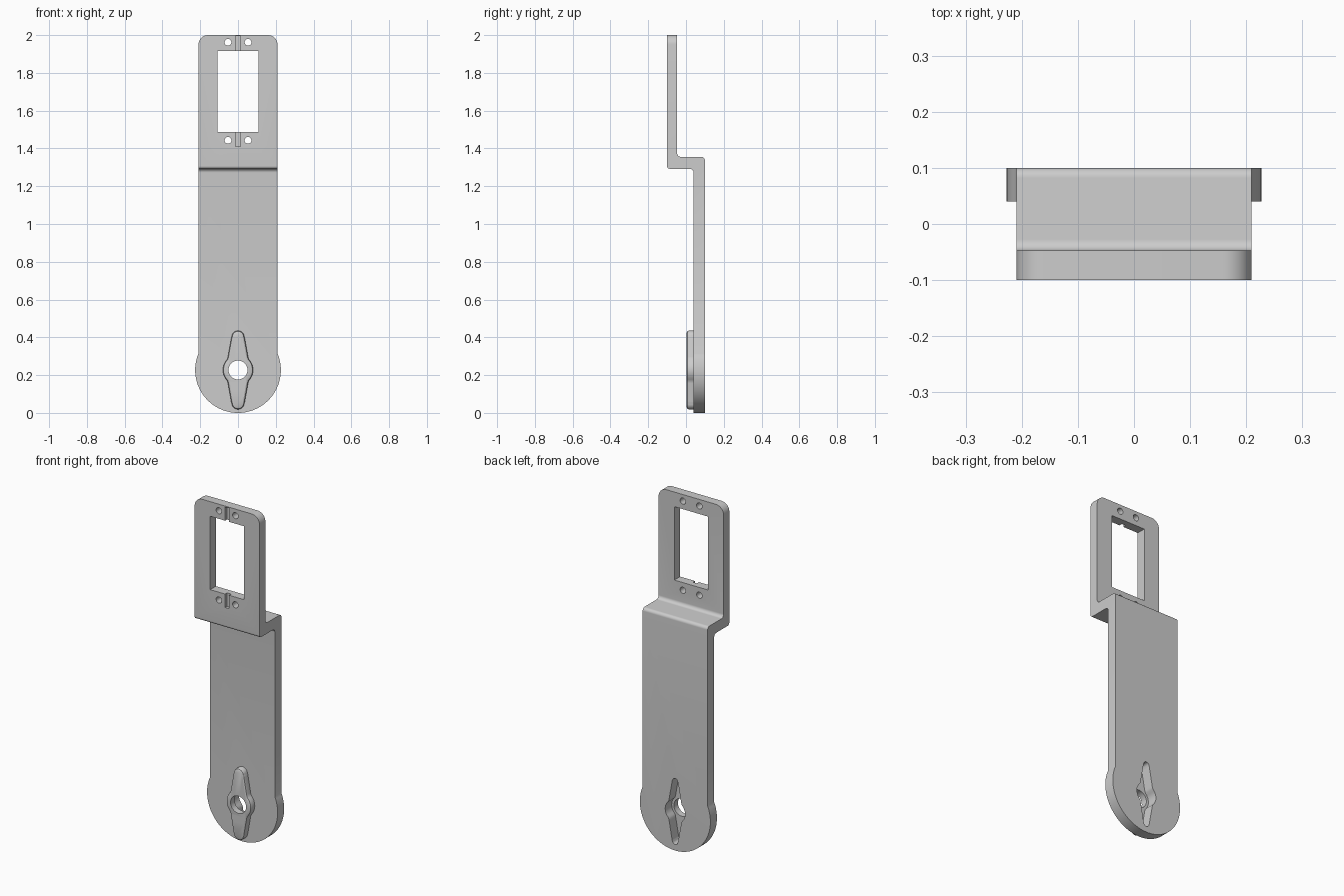
import bpy, bmesh
from math import sin, cos, pi, sqrt, asin, tan, radians
from mathutils import Vector

cube = bpy.data.objects.get("Cube")
if cube:
    bpy.data.objects.remove(cube, do_unlink=True)

grey = bpy.data.materials.new("plain_grey")
grey.use_nodes = True
colour = (0.604, 0.604, 0.604, 1)
grey.diffuse_color = colour
grey.node_tree.nodes["Principled BSDF"].inputs["Base Color"].default_value = colour

HUB_Z = 0.227      # centre of the round end
HALF_W = 0.209     # half width of the strap


def loft(name, rings, axis):
    """Closed solid through (outline, depth) rings along x or y."""
    bm = bmesh.new()
    loops = []
    for outline, d in rings:
        loops.append([bm.verts.new((d, a, b) if axis == "x" else (a, d, b)) for a, b in outline])
    n = len(loops[0])
    for lo, hi in zip(loops, loops[1:]):
        for i in range(n):
            j = (i + 1) % n
            bm.faces.new((lo[i], lo[j], hi[j], hi[i]))
    bm.faces.new(loops[0][::-1])
    bm.faces.new(loops[-1])
    bm.normal_update()
    if bm.calc_volume(signed=True) < 0:
        bmesh.ops.reverse_faces(bm, faces=bm.faces)
    mesh = bpy.data.meshes.new(name)
    bm.to_mesh(mesh)
    bm.free()
    mesh.materials.append(grey)
    obj = bpy.data.objects.new(name, mesh)
    bpy.context.collection.objects.link(obj)
    return obj


def prism(name, outline, d0, d1, axis="y"):
    return loft(name, [(outline, d0), (outline, d1)], axis)


def rounded(corners, steps=8):
    """Polygon from (a, b, radius) corners with filleted corners."""
    pts = []
    for i, (a, b, r) in enumerate(corners):
        p = Vector((a, b))
        if r == 0:
            pts.append((a, b))
            continue
        u = (Vector(corners[i - 1][:2]) - p).normalized()
        v = (Vector(corners[(i + 1) % len(corners)][:2]) - p).normalized()
        half = u.angle(v) / 2
        centre = p + (u + v).normalized() * (r / sin(half))
        s = (p + u * (r / tan(half)) - centre).normalized()
        e = (p + v * (r / tan(half)) - centre).normalized()
        for k in range(steps + 1):
            t = k / steps * (pi - 2 * half)
            direction = s * sin(pi - 2 * half - t) + e * sin(t)
            pts.append(tuple(centre + direction.normalized() * r))
    return pts


def circle(x, z, r, n=32):
    return [(x + r * cos(2 * pi * i / n), z + r * sin(2 * pi * i / n)) for i in range(n)]


def box(x0, x1, z0, z1):
    return [(x0, z0), (x1, z0), (x1, z1), (x0, z1)]


def horn(grow, n=64):
    """Two-armed tapered outline with a round hub."""
    length, hub, tip = 0.208 + grow, 0.08 + grow, 0.033 + grow

    def half_width(d):
        d = abs(d)
        w = 0.066 + grow - 0.18 * d
        if d < hub:
            w = max(w, sqrt(hub * hub - d * d))
        over = d - (length - tip)
        if over > 0:
            w = min(w, sqrt(max(tip * tip - over * over, 0)))
        return w

    ds = [length * sin(pi * (i / n - 0.5)) for i in range(n + 1)]
    right = [(half_width(d), HUB_Z + d) for d in ds]
    left = [(-x, z) for x, z in reversed(right[1:-1])]
    right[0], right[-1] = (0, right[0][1]), (0, right[-1][1])
    return right + left


def combine(target, tool, operation):
    mod = target.modifiers.new(operation.lower(), "BOOLEAN")
    mod.operation, mod.object, mod.solver = operation, tool, "EXACT"
    bpy.context.view_layer.objects.active = target
    bpy.ops.object.modifier_apply(modifier=mod.name)
    bpy.data.objects.remove(tool, do_unlink=True)


# Stepped strap: side profile trimmed by the front silhouette
side = rounded([
    (0.04, -0.1, 0), (0.1, -0.1, 0), (0.1, 1.355, 0.018), (-0.047, 1.355, 0.02),
    (-0.047, 2.1, 0), (-0.1, 2.1, 0), (-0.1, 1.292, 0.015), (0.04, 1.292, 0.02)])
bracket = prism("bracket", side, -0.3, 0.3, "x")
top = rounded([(HALF_W, 0.5, 0), (HALF_W, 2, 0.05), (-HALF_W, 2, 0.05), (-HALF_W, 0.5, 0)])
start = pi - asin(sqrt(HUB_Z ** 2 - HALF_W ** 2) / HUB_Z)
sweep = 3 * pi - 2 * start
arc = [(HUB_Z * cos(start + sweep * i / 64), HUB_Z + HUB_Z * sin(start + sweep * i / 64))
       for i in range(65)]
combine(bracket, prism("silhouette", top[1:-1] + arc, -0.4, 0.4), "INTERSECT")

# Raised pad on the front, recess behind it and the shaft hole
pad = loft("horn_pad", [(horn(0), 0.06), (horn(0), 0.014), (horn(-0.003), 0.007),
                        (horn(-0.01), 0.003)], "y")
combine(bracket, pad, "UNION")
combine(bracket, prism("horn_recess", horn(-0.016), 0.04, 0.2), "DIFFERENCE")
combine(bracket, prism("shaft_hole", circle(0, HUB_Z, 0.05, 48), -0.2, 0.2), "DIFFERENCE")

# Window, screw holes and cable grooves in the upper plate
combine(bracket, prism("window", box(-0.109, 0.108, 1.488, 1.915), -0.2, 0), "DIFFERENCE")
for z in (1.443, 1.962):
    for x in (-0.053, 0.053):
        combine(bracket, prism("screw_hole", circle(x, z, 0.018, 24), -0.2, 0), "DIFFERENCE")
for z0, z1 in ((1.41, 1.5), (1.9, 1.994)):
    combine(bracket, prism("groove", box(-0.013, 0.013, z0, z1), -0.2, -0.082), "DIFFERENCE")

bpy.ops.object.select_all(action="DESELECT")
bracket.select_set(True)
bpy.context.view_layer.objects.active = bracket
bpy.ops.object.shade_smooth_by_angle(angle=radians(30))
